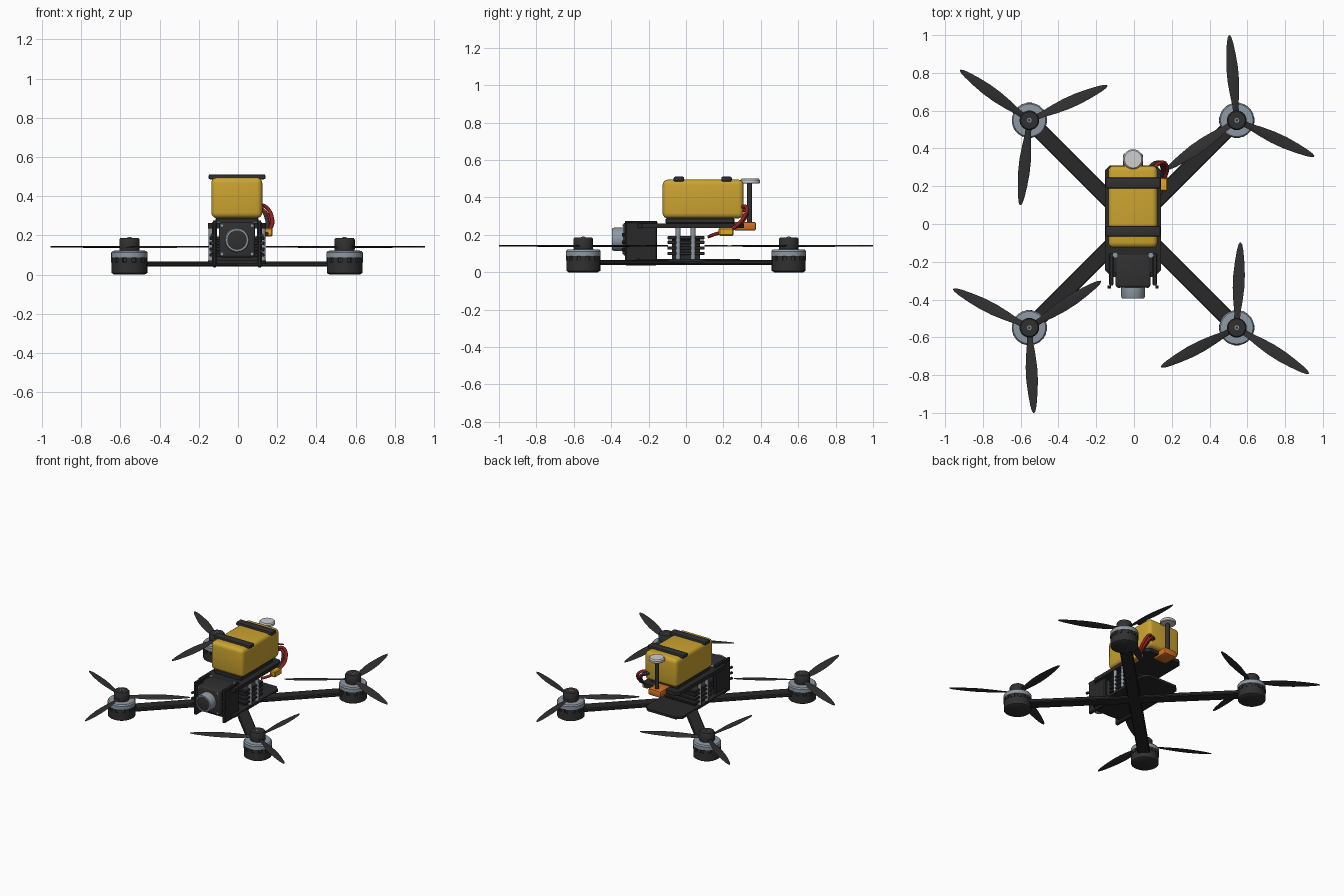
import bpy, bmesh, math
from mathutils import Vector, Matrix

if "Cube" in bpy.data.objects:
    bpy.data.objects.remove(bpy.data.objects["Cube"], do_unlink=True)


def material(name, rgb):
    m = bpy.data.materials.new(name)
    m.use_nodes = True
    m.diffuse_color = (*rgb, 1)
    m.node_tree.nodes["Principled BSDF"].inputs["Base Color"].default_value = (*rgb, 1)
    return m


CARBON = material("carbon black", (0.022, 0.022, 0.023))
PLASTIC = material("plastic black", (0.03, 0.03, 0.031))
STEEL = material("blue grey metal", (0.27, 0.32, 0.37))
YELLOW = material("battery yellow", (0.60, 0.37, 0.03))
WHITE = material("antenna white", (0.62, 0.62, 0.62))
ORANGE = material("mount orange", (0.65, 0.16, 0.015))
RED = material("wire red", (0.30, 0.015, 0.012))
GOLD = material("connector amber", (0.75, 0.38, 0.02))
CX = -0.005  # body centreline


def finish(name, bm, mat, smooth=True):
    bmesh.ops.recalc_face_normals(bm, faces=bm.faces)
    me = bpy.data.meshes.new(name)
    bm.to_mesh(me)
    bm.free()
    me.materials.append(mat)
    ob = bpy.data.objects.new(name, me)
    bpy.context.collection.objects.link(ob)
    if smooth:
        bpy.ops.object.select_all(action='DESELECT')
        ob.select_set(True)
        bpy.context.view_layer.objects.active = ob
        bpy.ops.object.shade_smooth_by_angle(angle=math.radians(35))
    return ob


def box(name, x, y, z, mat, bevel=0.0, segs=1, rot=0.0):
    """Box from (min, max) ranges, with an optional turn about its own centre."""
    bm = bmesh.new()
    bmesh.ops.create_cube(bm, size=1)
    r = (x, y, z)
    bmesh.ops.scale(bm, vec=[b - a for a, b in r], verts=bm.verts)
    if bevel:
        bmesh.ops.bevel(bm, geom=bm.edges[:], offset=bevel, segments=segs, profile=0.5, affect='EDGES')
    mid = Matrix.Translation([(a + b) / 2 for a, b in r])
    bmesh.ops.transform(bm, matrix=mid @ Matrix.Rotation(rot, 4, 'Z'), verts=bm.verts)
    return finish(name, bm, mat, segs > 1)


def lathe(name, profile, mat, loc, segs=32, axis='Z'):
    """Closed turned part from (radius, height) points; axis 'Y' points it forward."""
    bm = bmesh.new()
    rings = [[bm.verts.new((r * math.cos(math.tau * i / segs), r * math.sin(math.tau * i / segs), h))
              for i in range(segs)] for r, h in profile]
    for a, b in zip(rings, rings[1:]):
        for i in range(segs):
            j = (i + 1) % segs
            bm.faces.new((a[i], a[j], b[j], b[i]))
    bm.faces.new(rings[0])
    bm.faces.new(rings[-1])
    m = Matrix.Translation(loc)
    if axis == 'Y':
        m = m @ Matrix.Rotation(math.pi / 2, 4, 'X')
    bmesh.ops.transform(bm, matrix=m, verts=bm.verts)
    return finish(name, bm, mat)


def plate(name, hx, y0, y1, z0, z1, c, mat):
    """Flat plate with clipped corners."""
    pts = [(-hx, y0 + c), (-hx + c, y0), (hx - c, y0), (hx, y0 + c),
           (hx, y1 - c), (hx - c, y1), (-hx + c, y1), (-hx, y1 - c)]
    bm = bmesh.new()
    f = bm.faces.new([bm.verts.new((CX + px, py, z0)) for px, py in pts])
    g = bmesh.ops.extrude_face_region(bm, geom=[f])["geom"]
    bmesh.ops.translate(bm, vec=(0, 0, z1 - z0), verts=[v for v in g if isinstance(v, bmesh.types.BMVert)])
    return finish(name, bm, mat, False)


def wire(name, pts, radius, mat):
    cu = bpy.data.curves.new(name, 'CURVE')
    cu.dimensions = '3D'
    cu.bevel_depth = radius
    cu.bevel_resolution = 2
    cu.use_fill_caps = True
    sp = cu.splines.new('BEZIER')
    sp.bezier_points.add(len(pts) - 1)
    for p, co in zip(sp.bezier_points, pts):
        p.co = co
        p.handle_left_type = p.handle_right_type = 'AUTO'
    cu.materials.append(mat)
    bpy.context.collection.objects.link(bpy.data.objects.new(name, cu))


# Three-bladed propeller: (distance, half width, pitch) stations
STATIONS = [(0.03, 0.016, 0.30), (0.08, 0.017, 0.26), (0.14, 0.025, 0.22), (0.21, 0.031, 0.17),
            (0.28, 0.031, 0.13), (0.35, 0.025, 0.1), (0.41, 0.017, 0.08), (0.44, 0.010, 0.06),
            (0.452, 0.003, 0.05)]


def propeller(name, loc, angle, spin):
    bm = bmesh.new()
    for k in range(3):
        turn = Matrix.Translation(loc) @ Matrix.Rotation(math.radians(angle + 120 * k), 4, 'Z')
        rings = []
        for d, w, pitch in STATIONS:
            tilt = Matrix.Rotation(pitch * spin, 4, 'X')
            sec = [(0, w, 0), (0, w * 0.2, 0.004), (0, -w, 0), (0, w * 0.2, -0.003)]
            rings.append([bm.verts.new(turn @ (tilt @ Vector(p) + Vector((d, 0, 0)))) for p in sec])
        for a, b in zip(rings, rings[1:]):
            for i in range(4):
                j = (i + 1) % 4
                bm.faces.new((a[i], a[j], b[j], b[i]))
        bm.faces.new(rings[0])
        bm.faces.new(rings[-1])
    finish(name, bm, PLASTIC)


# Arms, motors and propellers at the four corners
for label, sx, sy, angle, spin in (("back_left", 1, 1, 95, 1), ("back_right", -1, 1, 24, -1),
                                   ("front_right", -1, -1, 33, 1), ("front_left", 1, -1, 87.5, -1)):
    x, y = CX + 0.549 * sx, 0.549 * sy
    mid = Vector(((x + CX) / 2, y / 2))
    half = 0.40
    box("arm_" + label, (mid.x - half, mid.x + half), (mid.y - 0.042, mid.y + 0.042), (0.04, 0.066),
        CARBON, 0.006, 1, math.atan2(sy, sx))
    lathe("motor_base_" + label, [(0.078, 0), (0.091, 0.008), (0.091, 0.062), (0.086, 0.064), (0.086, 0.09)],
          PLASTIC, (x, y, 0))
    for i in range(12):
        a = math.tau * i / 12
        px, py = x + 0.087 * math.cos(a), y + 0.087 * math.sin(a)
        box("motor_rib_" + label, (px - 0.006, px + 0.006), (py - 0.014, py + 0.014),
            (0.062, 0.088), PLASTIC, rot=a)
    lathe("motor_bell_" + label, [(0.088, 0.084), (0.093, 0.087), (0.093, 0.112), (0.086, 0.121), (0.04, 0.124)],
          STEEL, (x, y, 0))
    lathe("propeller_hub_" + label, [(0.05, 0.122), (0.052, 0.13), (0.052, 0.178), (0.046, 0.187)],
          PLASTIC, (x, y, 0), 24)
    lathe("shaft_" + label, [(0.012, 0.18), (0.012, 0.189)], STEEL, (x, y, 0), 16)
    lathe("shaft_bore_" + label, [(0.007, 0.186), (0.007, 0.191)], PLASTIC, (x, y, 0), 12)
    propeller("propeller_" + label, (x, y, 0.141), angle, spin)

# Frame plates and electronics stack
plate("bottom_plate", 0.148, -0.28, 0.29, 0.055, 0.072, 0.035, CARBON)
plate("top_plate", 0.148, -0.26, 0.31, 0.236, 0.262, 0.025, CARBON)
for i, z in enumerate((0.10, 0.13, 0.16, 0.185)):
    box(f"circuit_board_{i + 1}", (CX - 0.14, CX + 0.14), (-0.1, 0.1), (z - 0.009, z + 0.009), PLASTIC, 0.004)
box("stack_core", (CX - 0.12, CX + 0.12), (-0.075, 0.075), (0.07, 0.19), CARBON)
for sx in (-1, 1):
    for y in (-0.042, 0.038):
        lathe("standoff", [(0.013, 0.07), (0.013, 0.238)], STEEL, (CX + 0.132 * sx, y, 0), 12)
    lathe("plate_screw", [(0.013, 0.255), (0.013, 0.268)], STEEL, (CX + 0.095 * sx, -0.165, 0), 12)

# Front camera cage
for sx in (-1, 1):
    x = CX + 0.115 * sx
    box("cage_side_plate", (x - 0.012, x + 0.012), (-0.325, -0.155), (0.037, 0.27), CARBON, 0.006)
    box("cage_rail", (x - 0.008, x + 0.008), (-0.325, -0.155), (0.262, 0.275), CARBON)
    for z in (0.12, 0.16, 0.2):
        lathe("cage_bolt", [(0.009, 0), (0.009, 0.016)], PLASTIC, (x + 0.012 * sx, -0.325, z), 10, 'Y')
    for z in (0.105, 0.25):
        lathe("camera_screw", [(0.007, 0), (0.007, 0.004)], STEEL, (CX + 0.077 * sx, -0.335, z), 10, 'Y')
box("camera_body", (CX - 0.092, CX + 0.092), (-0.335, -0.16), (0.088, 0.265), PLASTIC, 0.012, 3)
lathe("lens_barrel", [(0.063, 0), (0.063, 0.05), (0.058, 0.062), (0.05, 0.062), (0.05, 0.05)],
      STEEL, (CX, -0.333, 0.176), 32, 'Y')
lathe("lens_glass", [(0.05, 0), (0.05, 0.055), (0.03, 0.059)], PLASTIC, (CX, -0.333, 0.176), 32, 'Y')

# Battery, pad and straps
box("battery_pad", (CX - 0.11, CX + 0.11), (-0.11, 0.26), (0.26, 0.29), PLASTIC, 0.006)
box("battery", (CX - 0.131, CX + 0.129), (-0.125, 0.308), (0.288, 0.495), YELLOW, 0.028, 4)
for label, y in (("front", -0.038), ("back", 0.217)):
    box("battery_strap_" + label, (CX - 0.145, CX + 0.145), (y - 0.028, y + 0.028), (0.486, 0.511),
        PLASTIC, 0.007, 2)

# Antenna on its rear mount
box("antenna_mount", (CX - 0.052, CX + 0.052), (0.255, 0.375), (0.222, 0.27), ORANGE, 0.012, 2)
lathe("antenna_stem", [(0.014, 0.26), (0.014, 0.48)], PLASTIC, (CX, 0.34, 0), 16)
lathe("antenna_cap", [(0.048, 0.474), (0.053, 0.478), (0.053, 0.492), (0.046, 0.5)], WHITE, (CX, 0.343, 0), 32)

# Power leads and connector
for i, (mat, dx, dz) in enumerate(((RED, 0.0, 0.0), (RED, 0.012, 0.02), (PLASTIC, -0.014, 0.012))):
    wire(f"power_lead_{i + 1}", [(0.085 + dx, 0.29, 0.33 + dz), (0.13 + dx, 0.325, 0.325 + dz),
                                 (0.163 + dx, 0.30, 0.27 + dz / 2), (0.155 + dx / 2, 0.235, 0.222)], 0.010, mat)
wire("connector_tail", [(0.15, 0.19, 0.212), (0.14, 0.16, 0.205), (0.10, 0.12, 0.19)], 0.009, RED)
box("power_connector", (0.132, 0.177), (0.175, 0.255), (0.195, 0.238), GOLD, 0.006)
